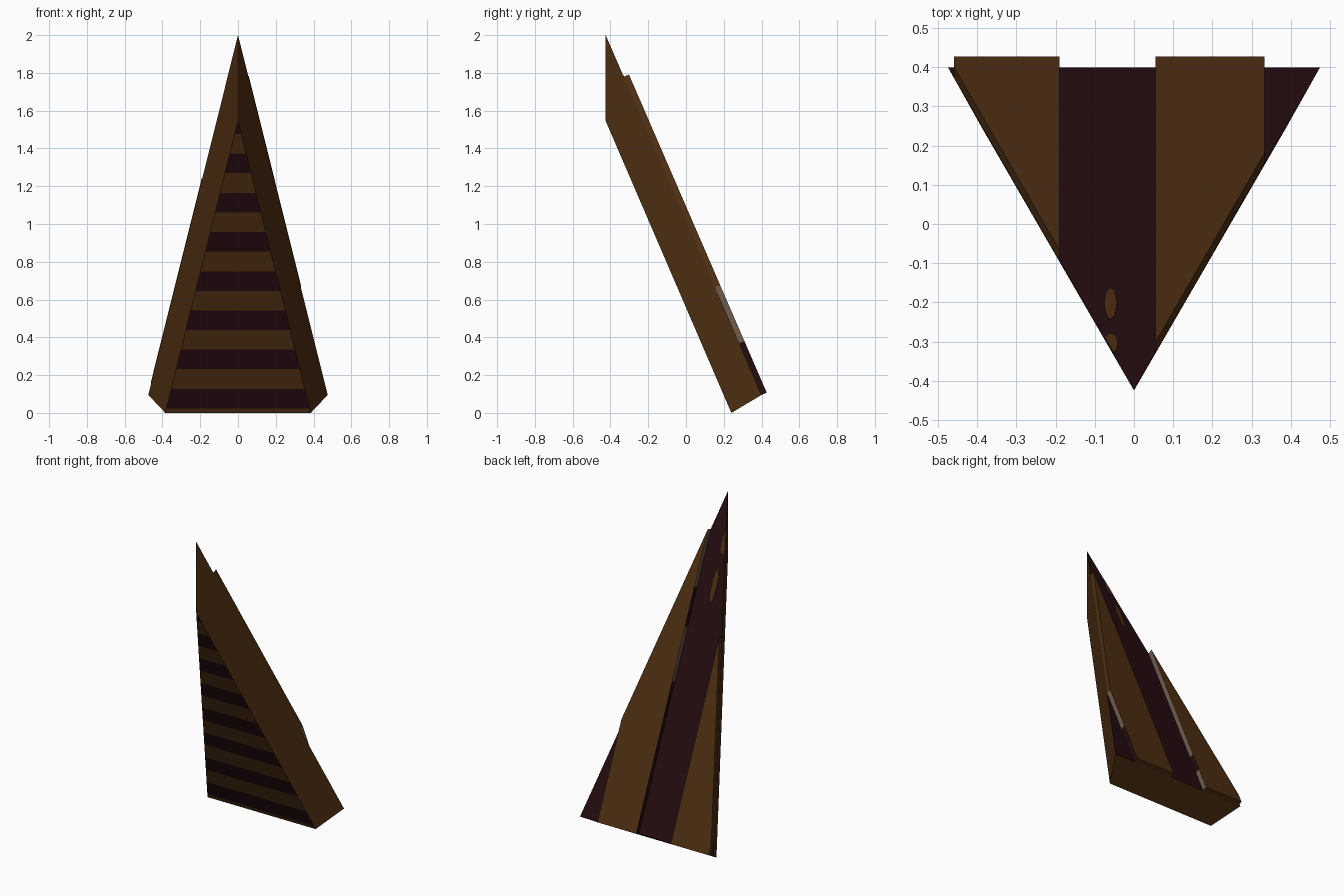
import bpy, bmesh, math
from mathutils import Vector

if "Cube" in bpy.data.objects:
    bpy.data.objects.remove(bpy.data.objects["Cube"])


def material(name, rgb):
    m = bpy.data.materials.new(name)
    m.diffuse_color = (*rgb, 1)
    m.use_nodes = True
    m.node_tree.nodes["Principled BSDF"].inputs["Base Color"].default_value = m.diffuse_color
    return m


BROWN, DARK, GREY = 0, 1, 2
MATS = [material("brown wood", (0.0762, 0.0284, 0.0060)),
        material("dark maroon", (0.0178, 0.0037, 0.0052)),
        material("grey brown", (0.156, 0.107, 0.072))]

HALF = 0.475                               # half width of the back triangle
APEX = Vector((0, -0.425, 2.0))
SLOPE = Vector((0, 0.825, -1.905))         # runs down the back face
NORMAL = Vector((0, 1.905, 0.825)).normalized()


def on_back(x, t):
    """Point on the sloping back face; t is 0 at the tip and 1 at the base."""
    return APEX + SLOPE * t + Vector((x, 0, 0))


def finish(bm, name):
    bmesh.ops.recalc_face_normals(bm, faces=bm.faces[:])
    mesh = bpy.data.meshes.new(name)
    bm.to_mesh(mesh)
    bm.free()
    for m in MATS:
        mesh.materials.append(m)
    obj = bpy.data.objects.new(name, mesh)
    bpy.context.collection.objects.link(obj)
    return obj


def cut(bm, faces, point, normal):
    """Cut only the given faces by a plane."""
    geom = set(faces)
    for f in faces:
        geom.update(f.edges)
        geom.update(f.verts)
    bmesh.ops.bisect_plane(bm, geom=list(geom), dist=1e-5,
                           plane_co=point, plane_no=normal)


def extrude_outline(points, depth):
    """Solid raised from an outline lying on the back face."""
    bm = bmesh.new()
    low = [bm.verts.new(p) for p in points]
    high = [bm.verts.new(p + NORMAL * depth) for p in points]
    bm.faces.new(low)
    bm.faces.new(high)
    n = len(points)
    for i in range(n):
        j = (i + 1) % n
        bm.faces.new((low[i], low[j], high[j], high[i]))
    bmesh.ops.recalc_face_normals(bm, faces=bm.faces[:])
    return bm


# Leaning wedge body with a flared back
bm = bmesh.new()
front = [bm.verts.new(p) for p in
         ((-0.385, 0.24, 0), (0.385, 0.24, 0), (0, -0.425, 1.545))]
back = [bm.verts.new(p) for p in
        (on_back(-HALF, 1), on_back(HALF, 1), on_back(0, 0))]
bm.faces.new(front)
bm.faces.new(back)
for i in range(3):
    j = (i + 1) % 3
    bm.faces.new((front[i], front[j], back[j], back[i]))
bmesh.ops.recalc_face_normals(bm, faces=bm.faces[:])


def is_front(f):
    return f.normal.dot(NORMAL) < -0.95


def is_back(f):
    return f.normal.dot(NORMAL) > 0.95


# Horizontal stripes across the front
START, PERIOD, BAND = 0.024, 0.2075, 0.103
for k in range(8):
    for z in (START + k * PERIOD, START + k * PERIOD + BAND):
        if z < 1.54:
            cut(bm, [f for f in bm.faces if is_front(f)], (0, 0, z), (0, 0, 1))
for f in bm.faces:
    if is_back(f):
        f.material_index = DARK
    elif is_front(f):
        z = f.calc_center_median().z - START
        f.material_index = DARK if z > 0 and z % PERIOD < BAND else BROWN
finish(bm, "wedge_body")


# Raised back slats, with banded colours along their straight walls
def slat(name, x0, x1, walls):
    edge = lambda x: on_back(x, abs(x) / HALF)
    bm = extrude_outline([edge(x0), on_back(x0, 1), on_back(x1, 1), edge(x1)], 0.03)
    for x, bands in walls:
        def on_wall(f):
            return all(abs(v.co.x - x) < 1e-4 for v in f.verts)
        top = abs(x) / HALF
        for start, _ in bands[1:]:
            cut(bm, [f for f in bm.faces if on_wall(f)],
                on_back(0, top + start * (1 - top)), SLOPE.normalized())
        for f in bm.faces:
            if on_wall(f):
                t = (f.calc_center_median() - APEX).dot(SLOPE) / SLOPE.length_squared
                s = (t - top) / (1 - top)
                for start, colour in bands:
                    if s >= start:
                        f.material_index = colour
    finish(bm, name)


slat("right_back_slat", 0.055, 0.333,
     [(0.055, [(0, GREY), (0.19, DARK), (0.32, GREY), (0.5, DARK)]),
      (0.333, [(0, GREY), (0.52, DARK)])])
slat("left_back_slat", -0.46, -0.19,
     [(-0.19, [(0, GREY), (0.76, DARK), (0.87, GREY)])])


# Small brown patches near the tip
def patch(name, outline):
    pts = [on_back(x, (y - APEX.y) / SLOPE.y) for x, y in outline]
    finish(extrude_outline(pts, 0.003), name)


patch("upper_patch", [(-0.06 + 0.016 * math.cos(a), -0.205 + 0.04 * math.sin(a))
                      for a in (i * math.tau / 12 for i in range(12))])
patch("tip_patch", [(-0.076, -0.29), (-0.06, -0.28), (-0.045, -0.288),
                    (-0.04, -0.31), (-0.05, -0.332)])
